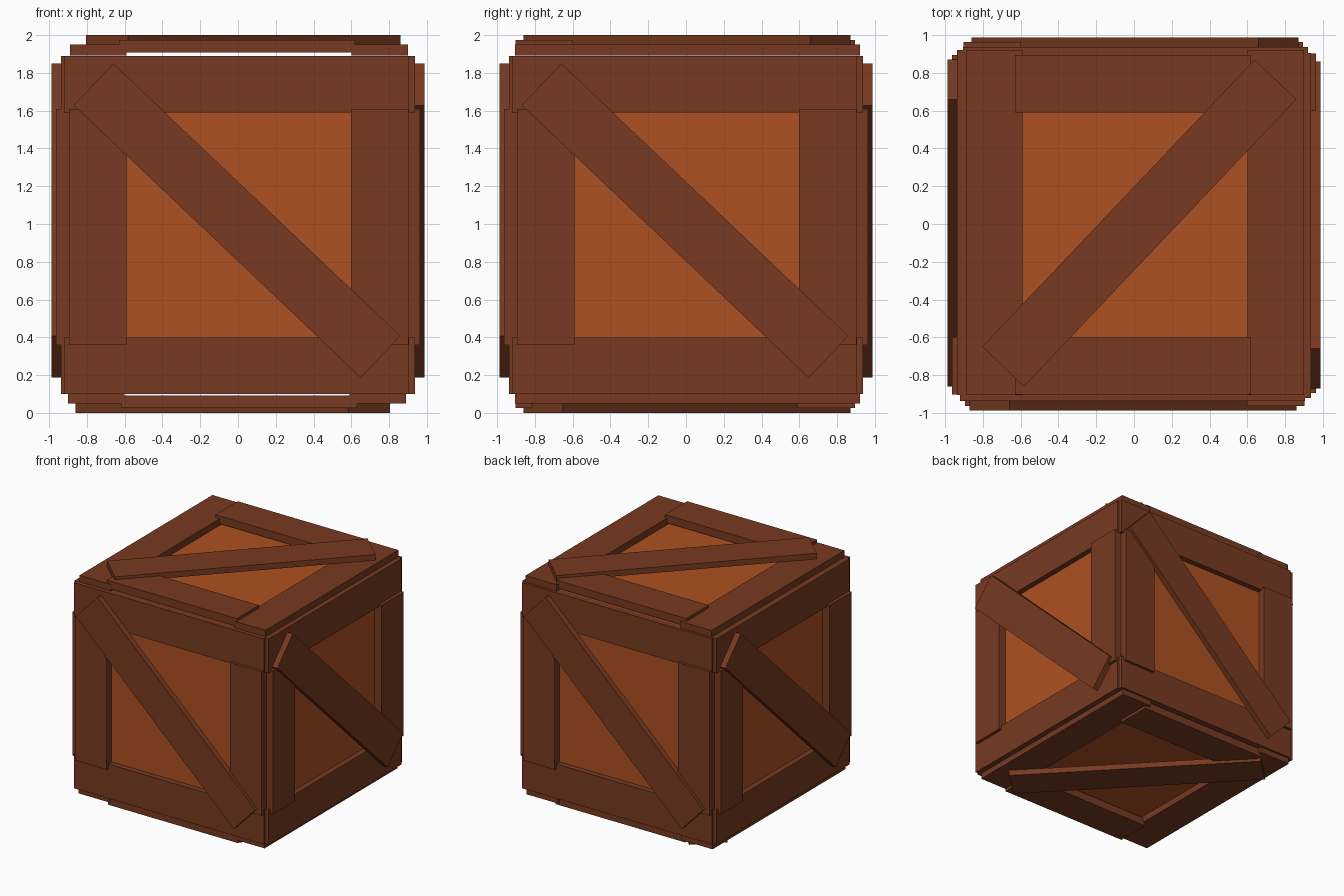
import bpy, bmesh, math
from mathutils import Matrix, Vector

if "Cube" in bpy.data.objects:
    bpy.data.objects.remove(bpy.data.objects["Cube"])


def material(name, rgb):
    m = bpy.data.materials.new(name)
    m.diffuse_color = (*rgb, 1)
    m.use_nodes = True
    m.node_tree.nodes["Principled BSDF"].inputs["Base Color"].default_value = m.diffuse_color
    return m


PANEL = material("orange_wood_panel", (0.42, 0.082, 0.0155))
FRAME = material("dark_wood_frame", (0.185, 0.042, 0.0155))


def block(name, center, size, mat, frame=Matrix(), angle=0):
    """A box given in the local frame (u, v, outward), turned in its plane."""
    bm = bmesh.new()
    local = (Matrix.Translation(center) @ Matrix.Rotation(angle, 4, 'Z')
             @ Matrix.Diagonal((*size, 1)))
    bmesh.ops.create_cube(bm, size=1, matrix=frame @ local)
    bmesh.ops.recalc_face_normals(bm, faces=bm.faces)
    me = bpy.data.meshes.new(name)
    bm.to_mesh(me)
    bm.free()
    me.materials.append(mat)
    ob = bpy.data.objects.new(name, me)
    bpy.context.collection.objects.link(ob)


def plank(name, u0, u1, v0, v1, n0, n1, frame):
    block(name, ((u0 + u1) / 2, (v0 + v1) / 2, (n0 + n1) / 2),
          (u1 - u0, v1 - v0, n1 - n0), FRAME, frame)


def crate_side(side, frame):
    # two long rails, two short posts lapped over them, one diagonal brace
    plank(side + "_upper_rail", -0.92, 0.906, 0.59, 0.89, 0.88, 0.938, frame)
    plank(side + "_lower_rail", -0.92, 0.906, -0.90, -0.60, 0.88, 0.938, frame)
    plank(side + "_left_post", -0.895, -0.589, -0.64, 0.61, 0.895, 0.963, frame)
    plank(side + "_right_post", 0.597, 0.902, -0.64, 0.61, 0.895, 0.963, frame)
    block(side + "_diagonal_brace", (-0.005, 0.018, 0.963), (2.095, 0.305, 0.05),
          FRAME, frame, math.radians(-43.5))


# inner box showing as the recessed panels
block("inner_panels", (0, 0, 1), (1.78, 1.78, 1.78), PANEL)

# four upright sides, each a quarter turn of the front
front = Matrix.Translation((0, 0, 1)) @ Matrix.Rotation(math.pi / 2, 4, 'X')
for k, side in enumerate(("front", "right", "back", "left")):
    crate_side(side, Matrix.Rotation(k * math.pi / 2, 4, 'Z') @ front)

# lid, and the base as the lid turned over
centre = Matrix.Translation((0, 0, 1))
lid = Matrix.Translation((0.01, 0, 0.012)) @ Matrix.Rotation(-math.pi / 2, 4, 'Z')
crate_side("lid", centre @ lid)
crate_side("base", centre @ Matrix.Rotation(math.pi, 4, 'Y') @ lid)
